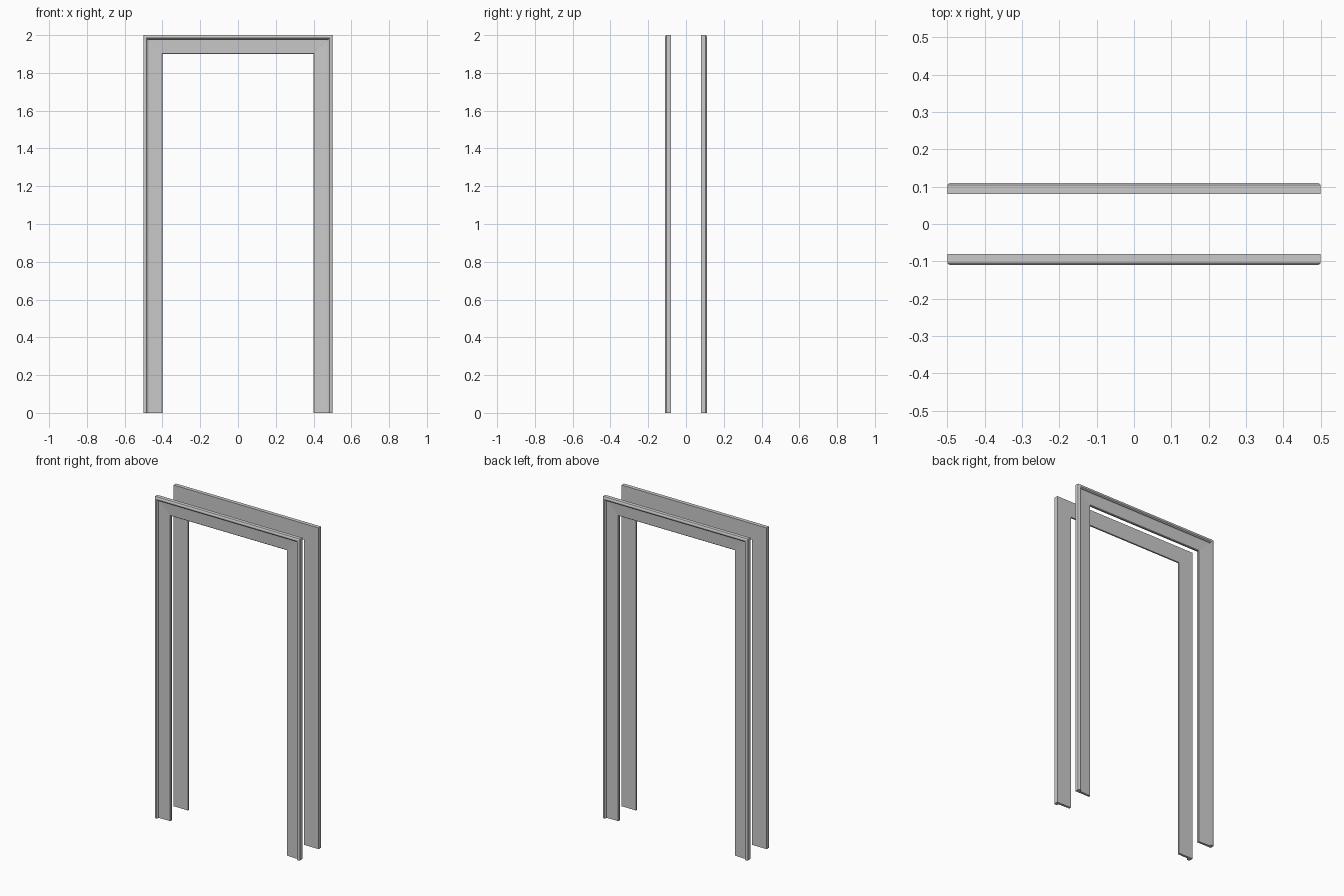
import bpy, bmesh

if "Cube" in bpy.data.objects:
    bpy.data.objects.remove(bpy.data.objects["Cube"])

# Casing cross-section: (inset from outer edge, height off the wall plane)
PROFILE = [(0, 0), (0, 0.024), (0.003, 0.028), (0.009, 0.03), (0.016, 0.029),
           (0.020, 0.025), (0.022, 0.019), (0.027, 0.016),
           (0.097, 0.013), (0.1, 0.010), (0.1, 0)]
WALL = 0.08       # half the wall thickness
HALF, TOP = 0.5, 2.0


def casing(name, side):
    """Sweep the profile up one jamb, across the head and down the other, with mitred corners."""
    bm = bmesh.new()
    rings = []
    for sx, upper in ((-1, False), (-1, True), (1, True), (1, False)):
        rings.append([bm.verts.new((sx * (HALF - u), side * (WALL + d), TOP - u if upper else 0))
                      for u, d in PROFILE])
    n = len(PROFILE)
    for a, b in zip(rings, rings[1:]):
        for i in range(n):
            j = (i + 1) % n
            bm.faces.new((a[i], a[j], b[j], b[i]))
    # feet of the jambs
    bm.faces.new(rings[0])
    bm.faces.new(rings[-1])
    bmesh.ops.recalc_face_normals(bm, faces=bm.faces)
    mesh = bpy.data.meshes.new(name)
    bm.to_mesh(mesh)
    bm.free()
    obj = bpy.data.objects.new(name, mesh)
    bpy.context.collection.objects.link(obj)


# Matching casings for the two sides of the wall
casing("front_door_casing", -1)
casing("back_door_casing", 1)
